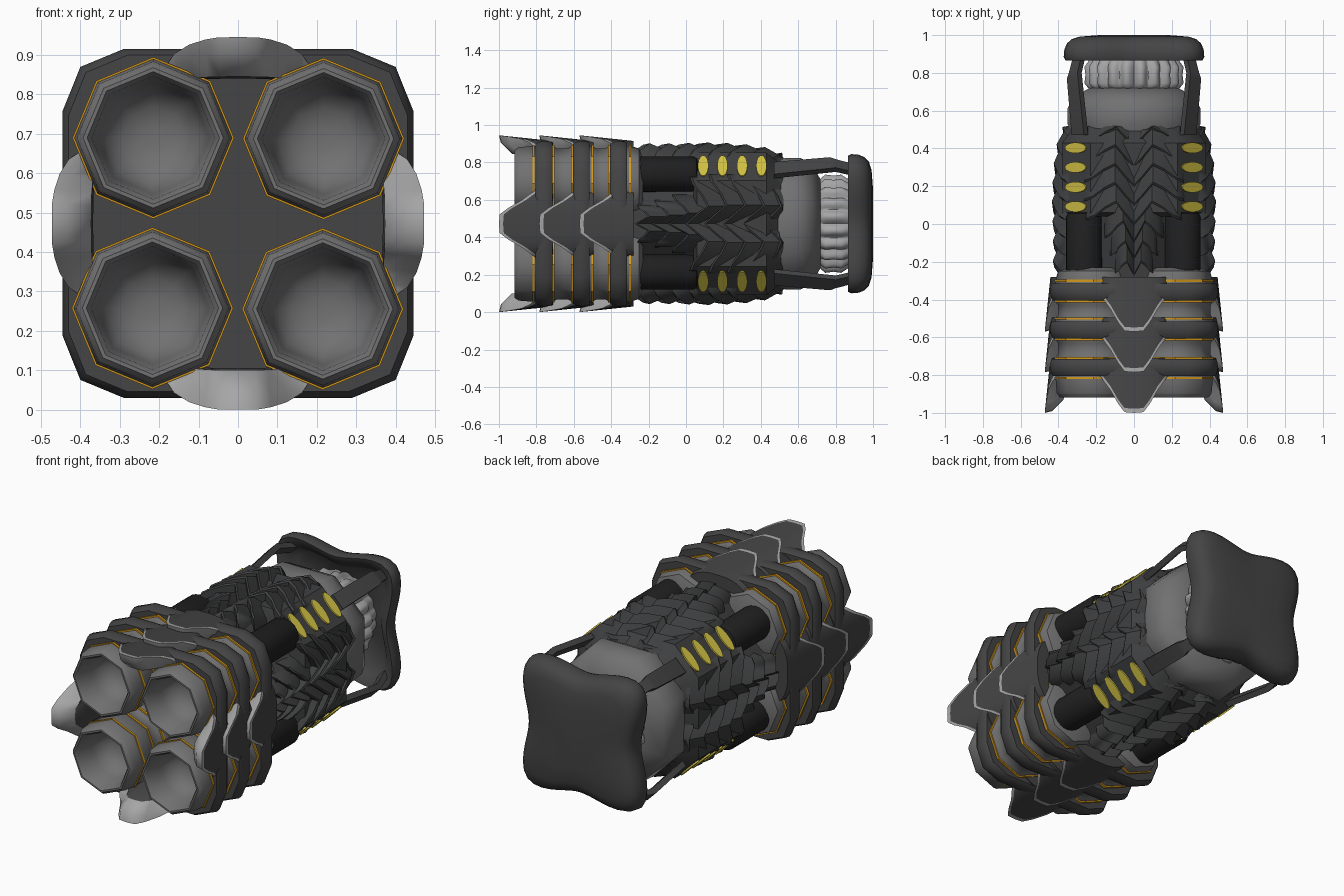
import bpy, bmesh, math
from math import cos, sin, pi

if "Cube" in bpy.data.objects:
    bpy.data.objects.remove(bpy.data.objects["Cube"])

ZC = 0.4725          # height of the long axis; everything is four-fold symmetric about it
SIDES = ["top", "right", "bottom", "left"]


def material(name, r, g, b):
    m = bpy.data.materials.new(name)
    m.diffuse_color = (r, g, b, 1)
    m.use_nodes = True
    m.node_tree.nodes["Principled BSDF"].inputs["Base Color"].default_value = m.diffuse_color
    return m


DARK = material("dark grey", 0.058, 0.058, 0.058)
SPINE = material("slate grey", 0.05, 0.051, 0.053)
BLACK = material("black", 0.014, 0.014, 0.014)
GREY = material("mid grey", 0.165, 0.165, 0.165)
LIGHT = material("light grey", 0.38, 0.38, 0.38)
YELLOW = material("yellow", 0.66, 0.55, 0.06)
ORANGE = material("orange", 0.68, 0.32, 0.01)


def loft(name, rings, mats, strips=None, angle=35, caps=True):
    """Skin a list of closed rings; strips gives a material index per ring edge."""
    n = len(rings[0])
    bm = bmesh.new()
    vs = [[bm.verts.new(p) for p in r] for r in rings]
    for a, b in zip(vs, vs[1:]):
        for i in range(n):
            j = (i + 1) % n
            f = bm.faces.new((a[i], a[j], b[j], b[i]))
            f.material_index = strips[i] if strips else 0
    if caps:
        bm.faces.new(vs[0])
        bm.faces.new(vs[-1])
    bmesh.ops.recalc_face_normals(bm, faces=bm.faces)
    me = bpy.data.meshes.new(name)
    bm.to_mesh(me)
    bm.free()
    for m in mats:
        me.materials.append(m)
    me.shade_smooth()
    me.set_sharp_from_angle(angle=math.radians(angle))
    return me


def place(me, around=False):
    """Put a mesh on the axis, once or on all four sides."""
    for k in range(4 if around else 1):
        name = me.name + ("_" + SIDES[k] if around else "")
        ob = bpy.data.objects.new(name, me)
        ob.location = (0, 0, ZC)
        ob.rotation_euler = (0, k * pi / 2, 0)
        bpy.context.collection.objects.link(ob)


def circle(y, r, n, cx=0, cz=0):
    return [(cx + r * cos(2 * pi * i / n), y, cz + r * sin(2 * pi * i / n)) for i in range(n)]


def mirrored(pts, y):
    """Full outline from the points of one quadrant."""
    q = list(pts)
    q += [(x, -z) for x, z in reversed(q)]
    q += [(-x, z) for x, z in reversed(q)]
    return [(x, y, z) for x, z in q]


def octa(y, a, b):
    return mirrored([(b, a), (a, b)], y)


def diag(d, t, y):
    """Point at distance d along the 45 degree corner direction, t sideways."""
    return ((d + t) * 0.7071, y, (d - t) * 0.7071)


# ---- four octagonal barrels with cup mouths and waisted segments
BX, BZ = 0.217, 0.215
profile = [(-.70, .03), (-.71, .08), (-.745, .122), (-.80, .142), (-.90, .156), (-.918, .168),
           (-.918, .178), (-.905, .187), (-.895, .194), (-.82, .2), (-.71, .2), (-.69, .188),
           (-.63, .188), (-.61, .2), (-.50, .2), (-.48, .188), (-.43, .188), (-.41, .2),
           (-.30, .2), (-.25, .185), (-.23, .13)]
place(loft("barrel", [circle(y, r, 8, BX, BZ) for y, r in profile], [GREY], angle=48), True)

# ---- thin orange trims around each barrel
for i, y in enumerate((-.815, -.71, -.61, -.50, -.41, -.30)):
    rr = [(y - .006, .186), (y - .006, .205), (y + .006, .205), (y + .006, .186)]
    place(loft(f"orange_trim_{i + 1}", [circle(a, r, 8, BX, BZ) for a, r in rr],
               [ORANGE], caps=False), True)

# ---- dark bands wrapping the barrel bundle, the last one closed as a bulkhead
corner = [(.29, .4425), (.40, .397), (.445, .285)]
for i, y in enumerate((-.805, -.605, -.405)):
    steps = [(0, .89), (0, .965), (.015, .985), (.045, 1), (.075, .993), (.09, .975), (.09, .89)]
    rings = [mirrored([(x * s, z * s) for x, z in corner], y + dy) for dy, s in steps]
    place(loft(f"band_{i + 1}", rings, [DARK], angle=50, caps=(i == 2)))

# ---- overlapping armour plates with light rims, three rows on each side
# columns: sideways x, outer height, sweep-back of the front edge, rim depth
half = [(0, .4725, 0, .10), (.05, .472, .004, .10), (.085, .466, .05, .095),
        (.125, .453, .12, .085), (.162, .43, .17, .075), (.182, .40, .20, .055),
        (.19, .355, .215, .025)]
cols = [(-x, w, f, t) for x, w, f, t in reversed(half[1:])] + half
for i, y0 in enumerate((-1.0, -.785, -.57)):
    back = y0 + .29
    rings = [[(x, back, w - .03), (x, y0 + f + .022, w - .002), (x, y0 + f, w),
              (x * .95, y0 + f + .01, w - .4 * t), (x * .9, y0 + f + .07, w - t),
              (x * .9, back, w - t - .005)] for x, w, f, t in cols]
    place(loft(f"armour_plate_{i + 1}", rings, [DARK, LIGHT], [0, 1, 1, 1, 0, 0], 50), True)

# ---- core between the tubes, and the wider chamfered housing behind it
place(loft("core", [octa(-.32, .33, .09), octa(.08, .36, .10)], [SPINE]))
place(loft("housing", [octa(.04, .34, .20), octa(.06, .38, .23), octa(.43, .38, .23),
                       octa(.51, .32, .18)], [SPINE]))

# ---- black tubes running from the barrels into the housing corners
place(loft("tube", [circle(y, r, 24, .258, .265) for y, r in
                    ((-.29, .095), (.035, .095), (.055, .085), (.068, .06))], [BLACK]), True)

# ---- zigzag spine scales, narrow between the tubes and wide over the housing
scale_half = [(0, -.03, -.075), (.05, -.008, -.02), (.10, 0, .04), (.16, -.012, .01),
              (.22, -.035, -.035), (.262, -.06, -.05), (.275, -.12, -.05)]
scale_cols = [(-u, d, o) for u, d, o in reversed(scale_half[1:])] + scale_half
heights = (.43, .43, .432, .435, .432, .425, .41, .38)
for i, w in enumerate(heights):
    y = -.23 + .1 * i
    s = (.38, .46, .57, .95, 1, 1, .98, .93)[i]
    k = (.6, .75, .9, 1, 1, 1, 1, .8)[i]
    rings = [[(u * s, y + o * k, w + d - .05), (u * s, y + o * k, w + d - .008),
              (u * s, y + o * k + .012, w + d),
              (u * s, min(y + o * k + .14, .52), w + d - .055)]
             for u, d, o in scale_cols]
    place(loft(f"spine_scale_{i + 1}", rings, [SPINE], angle=45), True)

# ---- yellow oval lights on the housing corners
for i, y in enumerate((.092, .195, .30, .403)):
    rings = [[diag(d, .077 * cos(a * pi / 12), y + .028 * sin(a * pi / 12)) for a in range(24)]
             for d in (.431, .440)]
    place(loft(f"oval_light_{i + 1}", rings, [YELLOW]), True)

# ---- grey rear collar
place(loft("rear_collar", [octa(.46, .32, .17), octa(.53, .352, .16), octa(.61, .352, .15),
                           octa(.67, .325, .14), octa(.72, .235, .10)], [GREY], angle=50))


# ---- light fluted ring with plump lobes
def fluted(y, r, depth):
    n = 192
    return [((r + depth * abs(sin(10 * t))) * cos(t), y, (r + depth * abs(sin(10 * t))) * sin(t))
            for t in (2 * pi * i / n for i in range(n))]


place(loft("fluted_ring", [fluted(y, r, d) for y, r, d in
                           ((.70, .20, .01), (.72, .225, .02), (.745, .236, .03),
                            (.79, .230, .03), (.83, .236, .03), (.86, .225, .02),
                            (.93, .21, .01))], [LIGHT], angle=60))


# ---- end cap: rounded square with hollow sides and a recessed front
def cap_ring(y, s):
    pts = []
    for i in range(64):
        t = 2 * pi * i / 64
        r = .38 / (abs(cos(t)) ** 6 + abs(sin(t)) ** 6) ** (1 / 6) - .05 * cos(2 * t) ** 2
        pts.append((r * s * cos(t), y, r * s * sin(t)))
    return pts


place(loft("end_cap", [cap_ring(y, s) for y, s in
                       ((.93, .74), (.90, .82), (.87, .93), (.865, .985), (.885, 1.01),
                        (.925, 1), (.955, .965), (.978, .9), (.992, .78), (1.0, .5))],
           [DARK], angle=50))

# ---- four corner struts holding the end cap
strut = [[diag(d + h, t, y) for t, h in ((-w, -.016), (w, -.016), (w, .016), (-w, .016))]
         for y, d, w in ((.47, .405, .046), (.77, .445, .042), (.80, .44, .032), (.90, .405, .03))]
place(loft("strut", strut, [DARK]), True)
